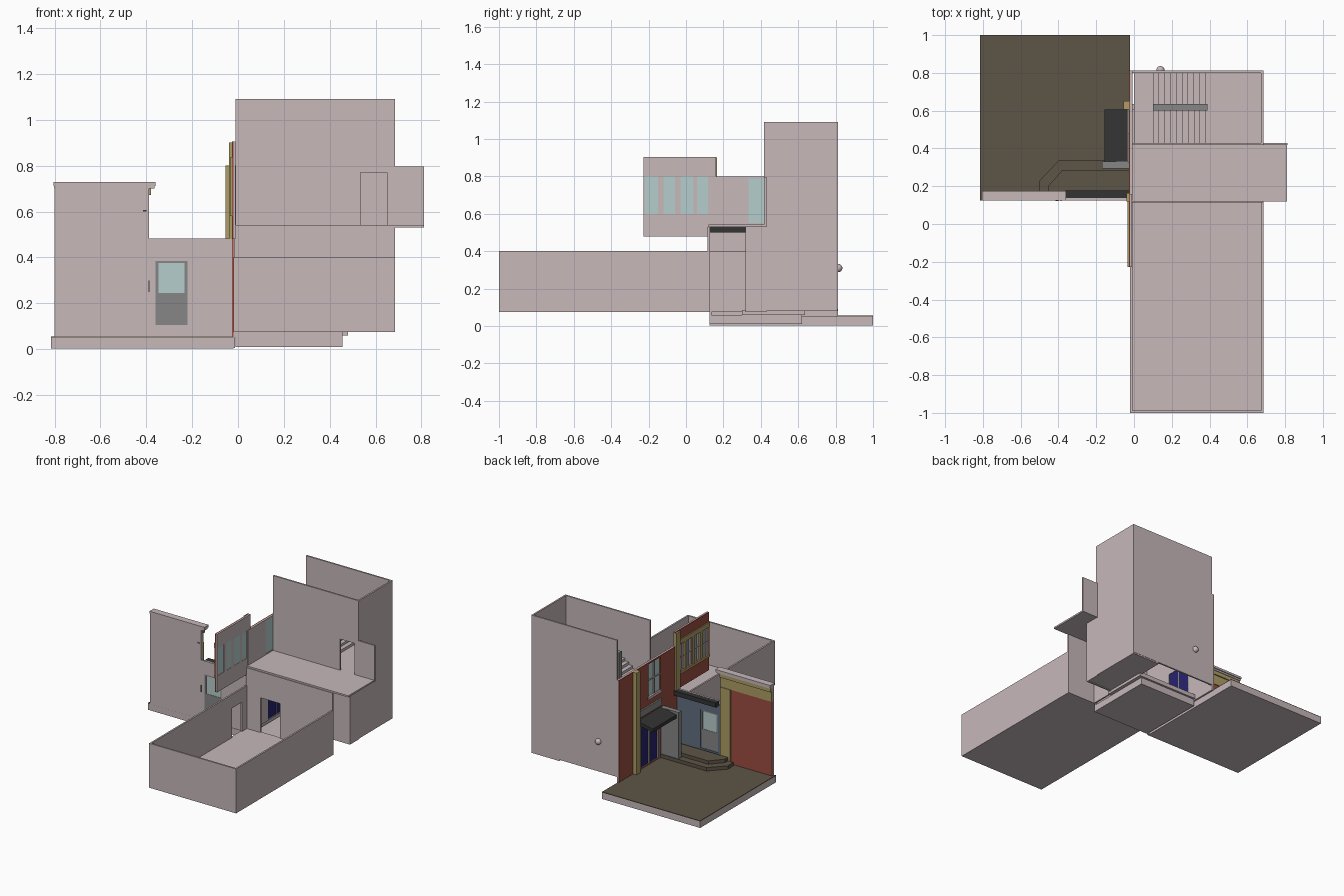
import bpy, bmesh

if "Cube" in bpy.data.objects:
    bpy.data.objects.remove(bpy.data.objects["Cube"])

def mat(name, r, g, b):
    m = bpy.data.materials.new(name)
    m.diffuse_color = (r, g, b, 1)
    m.use_nodes = True
    m.node_tree.nodes["Principled BSDF"].inputs["Base Color"].default_value = m.diffuse_color
    return m

PLASTER = mat("pale_plaster", .57, .48, .49)
EARTH = mat("olive_ground", .11, .09, .062)
BRICK = mat("red_brick", .33, .075, .052)
OCHRE = mat("ochre_trim", .42, .34, .13)
SLATE = mat("blue_grey_wall", .12, .16, .215)
DARK = mat("dark_roof", .034, .034, .034)
GREY = mat("mid_grey", .24, .24, .24)
NAVY = mat("navy_door", .02, .017, .15)
GLASS = mat("pale_glass", .47, .61, .61)

def finish(name, bm, m):
    bmesh.ops.recalc_face_normals(bm, faces=bm.faces)
    me = bpy.data.meshes.new(name)
    bm.to_mesh(me)
    bm.free()
    ob = bpy.data.objects.new(name, me)
    me.materials.append(m)
    bpy.context.collection.objects.link(ob)
    return ob

def boxes(name, m, *dims):
    """One object from boxes given as x0, x1, y0, y1, z0, z1."""
    bm = bmesh.new()
    for x0, x1, y0, y1, z0, z1 in dims:
        vs = bmesh.ops.create_cube(bm, size=1)["verts"]
        for v in vs:
            v.co = (x1 if v.co.x > 0 else x0, y1 if v.co.y > 0 else y0, z1 if v.co.z > 0 else z0)
    return finish(name, bm, m)

def holed(name, m, axis, t0, t1, a0, a1, z0, z1, holes):
    """Wall across an axis with a row of openings (a0, a1, z0, z1)."""
    parts, a = [], a0
    for h0, h1, hz0, hz1 in holes:
        parts += [(a, h0, z0, z1), (h0, h1, z0, hz0), (h0, h1, hz1, z1)]
        a = h1
    parts.append((a, a1, z0, z1))
    parts = [p for p in parts if p[1] - p[0] > 1e-4 and p[3] - p[2] > 1e-4]
    boxes(name, m, *[(t0, t1, p[0], p[1], p[2], p[3]) if axis == 'x' else
                     (p[0], p[1], t0, t1, p[2], p[3]) for p in parts])

def prism(name, m, pts, axis, lo, hi):
    """Extrude a profile along z (x, y points) or y (x, z points)."""
    bm = bmesh.new()
    put = (lambda p, t: (p[0], p[1], t)) if axis == 'z' else (lambda p, t: (p[0], t, p[1]))
    f = bm.faces.new([bm.verts.new(put(p, lo)) for p in pts])
    top = bmesh.ops.extrude_face_region(bm, geom=[f])["geom"]
    for v in top:
        if isinstance(v, bmesh.types.BMVert):
            v.co["xyz".index(axis)] = hi
    return finish(name, bm, m)

# Courtyard slab with its earth surface and the corner steps
boxes("courtyard_slab", PLASTER, (-.815, -.02, .125, 1, .003, .05))
boxes("courtyard_surface", EARTH, (-.815, -.02, .125, 1, .05, .055))
prism("lower_step", EARTH, [(-.5, .165), (-.5, .23), (-.4, .335), (-.02, .335), (-.02, .165)], 'z', .055, .08)
prism("upper_step", EARTH, [(-.455, .165), (-.455, .2), (-.38, .285), (-.02, .285), (-.02, .165)], 'z', .08, .105)

# Long front room, open at the top
boxes("front_room_floor", PLASTER, (-.02, .685, -1, .125, .075, .085))
boxes("front_room_walls", PLASTER, (-.02, .685, -1, -.988, .075, .4), (.673, .685, -1, .125, .075, .4))
holed("front_room_left_wall", PLASTER, 'x', -.02, -.008, -1, .125, .075, .4, [(-.06, .06, .085, .3)])
holed("hall_front_wall", PLASTER, 'y', .115, .127, -.015, .685, .075, .53, [(.1, .26, .085, .34)])

# Hall under the upper floor, with its sunken entry tray
boxes("upper_floor", PLASTER, (-.015, .81, .12, .43, .53, .542))
boxes("hall_back_right_wall", PLASTER, (.45, .685, .318, .33, .075, .53), (.45, .46, .125, .32, .075, .4))
boxes("entry_tray", PLASTER, (-.01, .455, .125, .62, .01, .03), (.445, .455, .125, .62, .03, .06),
      (-.01, .455, .125, .135, .03, .075), (-.01, .455, .61, .62, .03, .06))
boxes("entry_lip", PLASTER, (.445, .48, .3, .635, .06, .085), (-.01, .48, .605, .635, .06, .09))
boxes("ceiling_beam", DARK, (.44, .46, .125, .32, .5, .53))

# Stair tower
boxes("tower_walls", PLASTER, (-.01, .685, .8, .812, .09, 1.09), (.673, .685, .42, .812, .09, 1.09),
      (.673, .685, .32, .43, .075, .53))
holed("tower_front_wall", PLASTER, 'y', .418, .43, -.01, .685, .53, 1.09, [(.535, .65, .54, .77)])
boxes("passage_back_wall", PLASTER, (.68, .812, .418, .43, .53, .797))
boxes("tower_floors", PLASTER, (.46, .685, .32, .81, .08, .092), (0, .685, .43, .805, .53, .54))

# Two stair flights with a wall between them
n, run = 9, .031
boxes("back_flight", PLASTER, *[(.38 - (i + 1) * run, .38 - i * run, .635, .8, .54, .56 + i * .017) for i in range(n)])
boxes("front_flight", PLASTER, *[(.1 + i * run, .1 + (i + 1) * run, .43, .6, .54, .70 + i * .02) for i in range(n)])
boxes("stair_divider", GREY, (.1, .39, .6, .635, .54, .9))

# Courtyard side wall, plain inside and brick outside, with door and window openings
door, window = (.36, .56, .06, .37), (.335, .47, .55, .79)
holed("side_wall", PLASTER, 'x', -.02, -.008, .125, .812, .05, .53, [door])
holed("side_wall_upper", PLASTER, 'x', -.02, -.008, .125, .812, .53, .8, [window])
holed("side_brick", BRICK, 'x', -.027, -.02, .125, .812, .055, .5, [door])
holed("side_brick_upper", BRICK, 'x', -.027, -.02, .16, .812, .5, .8, [window])
boxes("side_window_glass", GLASS, (-.018, -.01, .335, .47, .55, .79))
boxes("side_window_bars", PLASTER, (-.026, -.019, .398, .407, .55, .79), (-.026, -.019, .335, .47, .665, .673),
      (-.033, -.02, .325, .48, .53, .55))
boxes("ledge_over_porch", GREY, (-.038, -.02, .33, .605, .44, .49))
boxes("double_door", NAVY, (-.018, -.01, .36, .455, .06, .37), (-.018, -.01, .465, .56, .06, .37))
boxes("door_frame", GREY, (-.03, -.008, .35, .36, .055, .38), (-.03, -.008, .56, .57, .055, .38),
      (-.03, -.008, .455, .465, .055, .38), (-.03, -.008, .35, .57, .37, .38))
boxes("tall_pilaster", OCHRE, (-.055, -.02, .605, .65, .055, .8))
boxes("corner_pilaster", OCHRE, (-.04, -.02, .12, .165, .48, .9))

# Porch roof and side screen
roof = boxes("porch_roof", DARK, (-.155, -.025, .33, .605, .40, .425))
for v in roof.data.vertices:
    if v.co.x < -.1:
        v.co.z -= .025
boxes("porch_screen", GREY, (-.17, -.02, .295, .33, .055, .42))

# Floating upper window panel
panes = [(-.22, -.15, .6, .8), (-.12, -.06, .6, .8), (-.03, .04, .6, .8), (.06, .118, .6, .8)]
holed("window_panel", PLASTER, 'x', -.02, -.01, -.228, .16, .48, .905, panes)
holed("window_panel_brick", BRICK, 'x', -.027, -.02, -.228, .16, .48, .905, panes)
boxes("panel_trim", OCHRE, (-.034, -.027, -.228, .16, .8, .835), (-.034, -.027, -.228, .16, .58, .6),
      *[(-.032, -.027, a, b, .6, .8) for a, b in [(-.228, -.22), (-.15, -.12), (-.06, -.03), (.04, .06)]])
boxes("panel_glass", GLASS, *[(-.018, -.012, *p) for p in panes])
boxes("panel_bars", PLASTER, *[(-.026, -.019, (p[0] + p[1]) / 2 - .003, (p[0] + p[1]) / 2 + .003, .6, .8) for p in panes],
      *[(-.026, -.019, p[0], p[1], .697, .703) for p in panes])

# Low courtyard wall with half-glazed door
low_door = (-.36, -.22, .105, .385)
holed("low_wall", PLASTER, 'y', .125, .137, -.387, -.012, .005, .483, [low_door])
holed("low_wall_face", SLATE, 'y', .137, .145, -.387, -.027, .055, .46, [low_door])
holed("low_door_panel", GREY, 'y', .128, .14, -.36, -.22, .105, .385, [(-.347, -.233, .245, .375)])
boxes("low_door_glass", GLASS, (-.347, -.233, .13, .138, .245, .375))
boxes("low_cornice", DARK, (-.365, -.02, .137, .178, .45, .483))

# Tall courtyard wall with brick panel, ochre frame and cornice
boxes("tall_wall", PLASTER, (-.8, -.387, .125, .14, .005, .7))
boxes("tall_frame", OCHRE, (-.8, -.387, .14, .155, .6, .705), (-.47, -.387, .14, .16, .055, .6))
boxes("brick_panel", BRICK, (-.8, -.47, .14, .15, .055, .6))
boxes("tall_cornice", PLASTER, (-.802, -.365, .125, .168, .7, .712), (-.805, -.36, .125, .175, .712, .728))
boxes("cornice_band", OCHRE, (-.8, -.38, .14, .163, .672, .7))
boxes("wall_switches", DARK, (-.39, -.385, .122, .13, .25, .3), (-.415, -.4, .122, .127, .6, .606))

# Round lamp on the tower's back wall
bm = bmesh.new()
bmesh.ops.create_uvsphere(bm, u_segments=24, v_segments=14, radius=.022)
bmesh.ops.translate(bm, verts=bm.verts, vec=(.14, .814, .31))
for f in bm.faces:
    f.smooth = True
finish("wall_lamp", bm, PLASTER)
